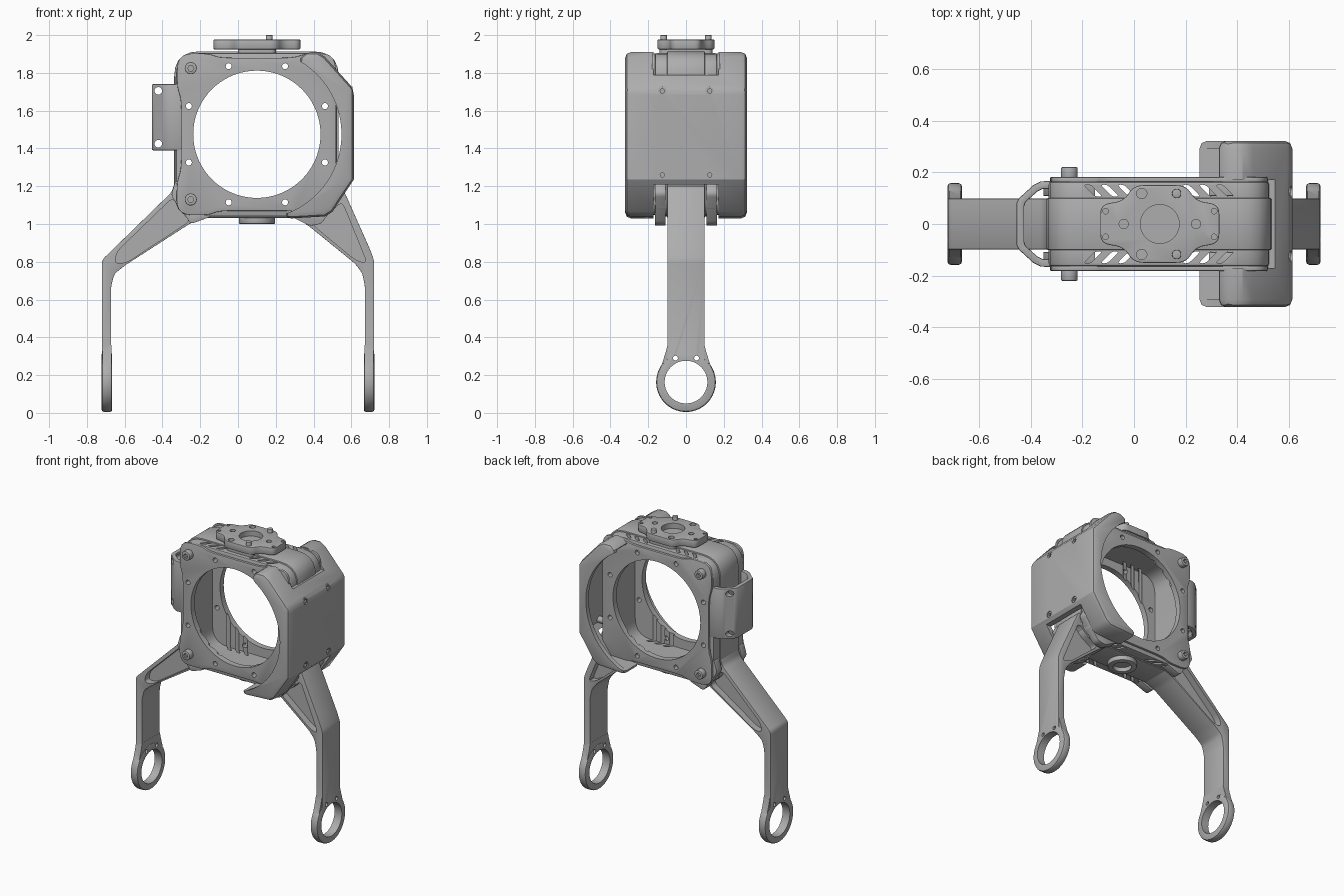
import bpy, bmesh, math
from mathutils import Vector

if "Cube" in bpy.data.objects:
    bpy.data.objects.remove(bpy.data.objects["Cube"])

grey = bpy.data.materials.new("satin_grey")
grey.use_nodes = True
GREY = (0.42, 0.42, 0.42, 1)
grey.diffuse_color = GREY
grey.node_tree.nodes["Principled BSDF"].inputs["Base Color"].default_value = GREY

CX, CZ = 0.1, 1.475   # centre of the round opening


def soften(pts, r, n=5):
    """Round every corner of a 2D outline."""
    out = []
    for i, p in enumerate(pts):
        p, a, b = Vector(p), Vector(pts[i - 1]), Vector(pts[(i + 1) % len(pts)])
        s = p + (a - p).normalized() * min(r, (a - p).length * 0.45)
        e = p + (b - p).normalized() * min(r, (b - p).length * 0.45)
        for k in range(n + 1):
            t = k / n
            out.append(s * (1 - t) ** 2 + p * 2 * t * (1 - t) + e * t * t)
    return out


def circle(x, y, r, n=24):
    return [(x + r * math.cos(2 * math.pi * k / n), y + r * math.sin(2 * math.pi * k / n)) for k in range(n)]


def rect(x0, x1, y0, y1):
    return [(x0, y0), (x1, y0), (x1, y1), (x0, y1)]


def prism(name, pts, axis, lo, hi, bevel=0):
    """Extrude a 2D outline along an axis."""
    place = {"x": lambda u, v, w: (w, u, v), "y": lambda u, v, w: (u, w, v), "z": lambda u, v, w: (u, v, w)}[axis]
    bm = bmesh.new()
    face = bm.faces.new([bm.verts.new(place(p[0], p[1], lo)) for p in pts])
    ext = bmesh.ops.extrude_face_region(bm, geom=[face])
    moved = [g for g in ext["geom"] if isinstance(g, bmesh.types.BMVert)]
    bmesh.ops.translate(bm, vec=place(0, 0, hi - lo), verts=moved)
    bmesh.ops.recalc_face_normals(bm, faces=bm.faces)
    me = bpy.data.meshes.new(name)
    bm.to_mesh(me)
    bm.free()
    me.materials.append(grey)
    ob = bpy.data.objects.new(name, me)
    bpy.context.collection.objects.link(ob)
    if bevel:
        mod = ob.modifiers.new("bevel", "BEVEL")
        mod.width, mod.segments, mod.limit_method = bevel, 2, "ANGLE"
        mod.angle_limit = math.radians(40)
        apply(ob, mod)
    return ob


def apply(ob, mod):
    bpy.context.view_layer.update()
    with bpy.context.temp_override(object=ob, active_object=ob, selected_objects=[ob]):
        bpy.ops.object.modifier_apply(modifier=mod.name)


def combine(ob, others, mode="DIFFERENCE"):
    for other in others:
        mod = ob.modifiers.new("bool", "BOOLEAN")
        mod.operation, mod.solver, mod.object = mode, "EXACT", other
        apply(ob, mod)
        bpy.data.objects.remove(other)
    return ob


def hole(u, v, r, axis, lo, hi, n=16):
    return prism("cutter", circle(u, v, r, n), axis, lo, hi)


# Hollow frame body with a raised centre band
body = prism("frame_body", soften(rect(-0.33, 0.525, 1.04, 1.905), 0.13), "y", -0.165, 0.165, 0.012)
combine(body, [prism("band", soften(rect(-0.338, 0.533, 1.032, 1.914), 0.135), "y", -0.1, 0.1, 0.004)], "UNION")
ring_holes = [(CX + 0.39 * math.cos(math.radians(a)), CZ + 0.39 * math.sin(math.radians(a)))
              for a in (22.5 + 45 * k for k in range(8))]
combine(body, [prism("cutter", soften(rect(-0.295, 0.49, 1.075, 1.87), 0.12), "y", -0.14, 0.14),
               hole(CX, CZ, 0.337, "y", -0.3, 0.3, 72)])

# Slanted vent slots along the top and bottom
for side in (1, -1):
    for x in (-0.18, -0.115, -0.05, 0.2, 0.265, 0.33):
        slot = [(x - 0.015, 0.152), (x + 0.012, 0.152), (x + 0.058, 0.106), (x + 0.031, 0.106)]
        slot = soften([(u, v * side) for u, v in slot], 0.012, 3)
        combine(body, [prism("cutter", slot, "z", 1.0, 2.0)])

# Face plates with scooped edges, front and back
edge = [(-0.325, 1.05), (-0.16, 1.045), (-0.1, 1.07), (0.3, 1.07), (0.36, 1.045), (0.515, 1.05),
        (0.52, 1.22), (0.52, 1.73), (0.515, 1.9), (0.36, 1.905), (0.3, 1.88), (-0.1, 1.88),
        (-0.16, 1.905), (-0.32, 1.9), (-0.325, 1.73), (-0.3, 1.66), (-0.3, 1.29), (-0.325, 1.22)]
for name, s in (("front", -1), ("back", 1)):
    plate = prism(name + "_plate", soften(edge, 0.075), "y", *sorted((s * 0.162, s * 0.181)), 0.003)
    combine(plate, [hole(CX, CZ, 0.337, "y", -0.3, 0.3, 72)])
    for ob in (plate, body):
        combine(ob, [hole(u, v, 0.016, "y", *sorted((s * 0.12, s * 0.25))) for u, v in ring_holes])
    # Socket-head bolts
    for z in (1.13, 1.825):
        bolt = prism(name + "_bolt", circle(-0.25, z, 0.032), "y", *sorted((s * 0.17, s * 0.22)), 0.005)
        combine(bolt, [hole(-0.25, z, 0.016, "y", *sorted((s * 0.2, s * 0.25)), 6)])

# Chamfered side cover wrapping the left side of the frame
shell = [(0.25, 1.028), (0.46, 1.04), (0.5, 1.065), (0.613, 1.235), (0.613, 1.715), (0.46, 1.885), (0.42, 1.91), (0.36, 1.91), (0.33, 1.88)]
cover = prism("side_cover", shell, "y", -0.322, 0.322, 0.03)
inner = [(0.1, 1.055), (0.45, 1.065), (0.583, 1.245), (0.583, 1.705), (0.44, 1.875), (0.1, 1.875)]
combine(cover, [prism("cutter", inner, "y", -0.29, 0.29),
                hole(CX, CZ, 0.448, "y", -0.5, 0.5, 72),
                prism("cutter", rect(-0.172, 0.172, 1.79, 2.1), "x", 0, 0.8),
                prism("cutter", rect(-0.172, 0.172, 0.9, 1.21), "x", 0, 0.8)])
for y in (-0.125, 0.125):
    for z in (1.26, 1.705):
        combine(cover, [hole(y, z, 0.022, "x", 0.5, 0.7)])
        post = prism("cover_screw", circle(y, z, 0.022), "x", 0.5, 0.606)
        combine(post, [hole(y, z, 0.012, "x", 0.58, 0.7, 6)])

# Open bracket on the right side
half = [(-0.29, 0.168), (-0.36, 0.165), (-0.39, 0.15), (-0.445, 0.1), (-0.455, 0.08)]
half_in = [(-0.425, 0.07), (-0.42, 0.085), (-0.375, 0.125), (-0.355, 0.135), (-0.29, 0.138)]
outline = half + [(x, -y) for x, y in reversed(half)]
outline += [(x, -y) for x, y in reversed(half_in)] + half_in
bracket = prism("side_bracket", outline, "z", 1.39, 1.74, 0.005)
combine(bracket, [hole(-0.422, z, 0.02, "y", -0.3, 0.3) for z in (1.425, 1.705)])

# Top mount: waisted plate with bore, bolt holes and two pins
quarter = [(0.23, 0.075), (0.14, 0.09), (0.1, 0.15)]
mount = ([(CX + u, v) for u, v in quarter] + [(CX - u, v) for u, v in reversed(quarter)]
         + [(CX - u, -v) for u, v in quarter] + [(CX + u, -v) for u, v in reversed(quarter)])
top = prism("top_mount", soften(mount, 0.035), "z", 1.925, 1.976, 0.004)
spots = [(CX - 0.14, 0, 0.018), (CX + 0.14, 0, 0.018)]
for s in (1, -1):
    spots += [(0.03, 0.118 * s, 0.02), (CX - 0.21, 0.05 * s, 0.011), (CX + 0.21, 0.05 * s, 0.011)]
    prism("mount_pin", circle(0.165, 0.118 * s, 0.018), "z", 1.9, 2.0, 0.003)
combine(top, [hole(CX, 0, 0.075, "z", 1.94, 2.1, 40)] + [hole(u, v, r, "z", 1.94, 2.1) for u, v, r in spots])
prism("mount_spacer", soften(rect(0, 0.2, -0.14, 0.14), 0.03), "z", 1.9, 1.93)

# Bottom bearing boss
boss = prism("bottom_boss", circle(CX, 0, 0.095, 40), "z", 1.0, 1.045, 0.005)
combine(boss, [hole(CX, 0, 0.06, "z", 0.9, 1.03, 32)])

# Fork legs: bent arm with side pockets, flared root and end ring
legs = {
    "right": (-1,
              [(-0.72, 0.17), (-0.72, 0.81), (-0.35, 1.17), (-0.33, 1.24), (-0.31, 1.12), (-0.25, 1.055), (-0.16, 1.04),
               (-0.25, 1.005), (-0.6, 0.78), (-0.655, 0.735), (-0.672, 0.67), (-0.672, 0.17)],
              [(-0.655, 0.79), (-0.59, 0.795), (-0.25, 1.02), (-0.345, 1.14), (-0.64, 0.855)],
              [(-0.328, 1.24), (-0.355, 1.15), (-0.25, 1.0), (-0.14, 1.04), (-0.25, 1.06), (-0.31, 1.12)]),
    "left": (1,
             [(0.72, 0.17), (0.72, 0.81), (0.695, 0.875), (0.55, 1.2), (0.515, 1.2), (0.505, 1.12), (0.45, 1.055),
              (0.3, 1.04), (0.38, 0.985), (0.62, 0.79), (0.658, 0.74), (0.672, 0.67), (0.672, 0.17)],
             [(0.685, 0.79), (0.62, 0.81), (0.39, 1.0), (0.48, 1.05), (0.55, 1.12)],
             [(0.522, 1.22), (0.555, 1.16), (0.44, 1.0), (0.38, 0.99), (0.28, 1.04), (0.45, 1.06), (0.505, 1.12)]),
}
for name, (s, arm, pocket, root) in legs.items():
    leg = prism(name + "_leg", soften(arm, 0.02, 3), "y", -0.098, 0.098, 0.006)
    x0, x1 = sorted((s * 0.666, s * 0.722))
    ring = prism("ring", circle(0, 0.163, 0.158, 56), "x", x0, x1, 0.012)
    neck = prism("neck", [(-0.098, 0.36), (-0.108, 0.32), (-0.13, 0.25), (0.13, 0.25), (0.108, 0.32), (0.098, 0.36)],
                 "x", x0 + 0.005, x1 - 0.005)
    combine(leg, [ring, neck], "UNION")
    combine(leg, [hole(0, 0.163, 0.113, "x", x0 - 0.1, x1 + 0.1, 56)])
    combine(leg, [hole(y, 0.29, 0.013, "x", x0 - 0.1, x1 + 0.1) for y in (-0.056, 0.056)])
    combine(leg, [prism("cutter", soften(pocket, 0.035), "y", *ends) for ends in ((-0.2, -0.05), (0.05, 0.2))])
    for y in (-0.137, 0.137):
        prism(name + "_leg_root", soften(root, 0.02, 3), "y", y - 0.028, y + 0.028, 0.005)

# Smooth the rounded surfaces, keep edges crisp
bpy.ops.object.select_all(action="DESELECT")
for ob in bpy.context.collection.objects:
    if ob.type == "MESH" and grey.name in ob.data.materials:
        ob.select_set(True)
        bpy.context.view_layer.objects.active = ob
bpy.ops.object.shade_smooth_by_angle(angle=math.radians(30))
